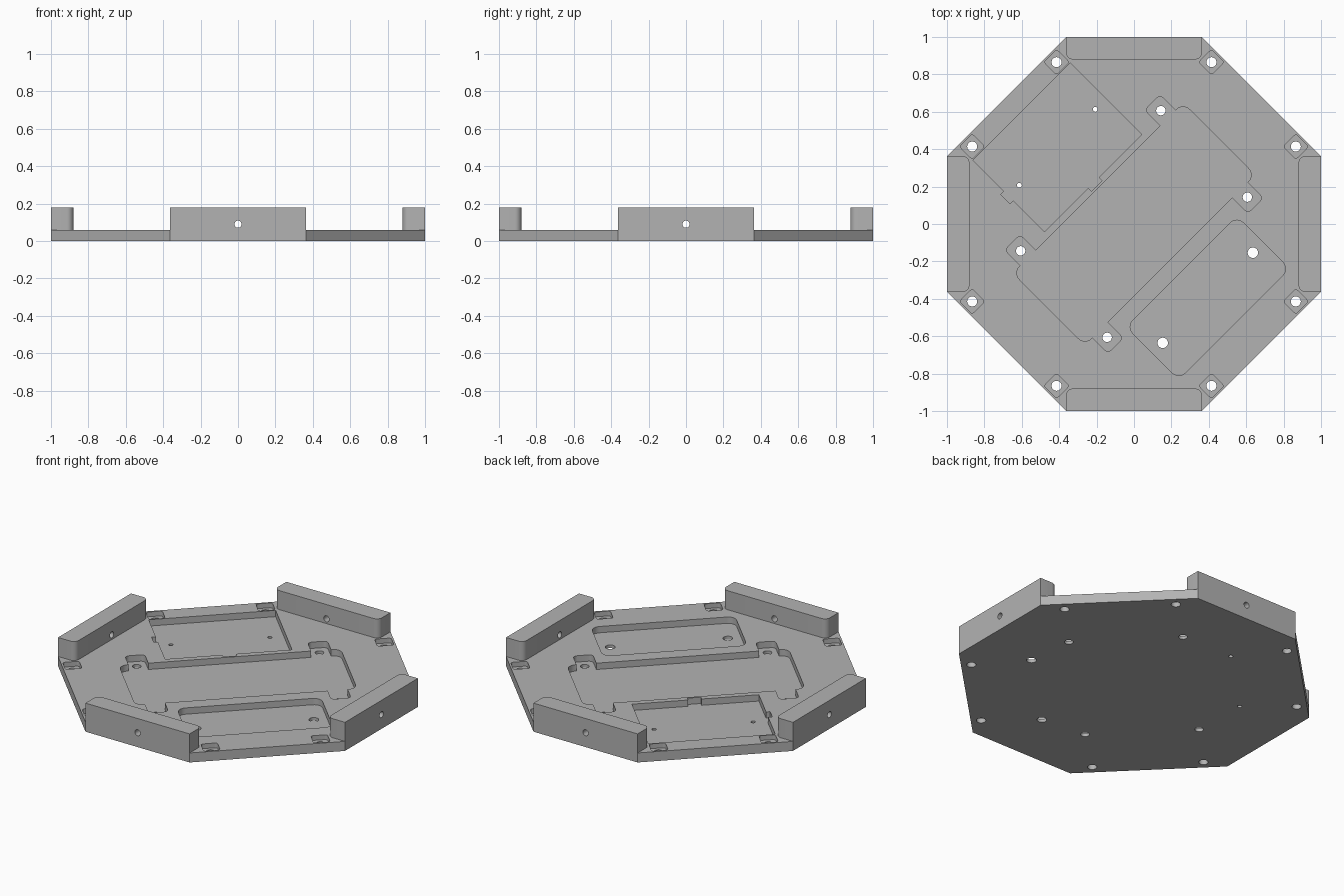
import bpy, bmesh
from math import cos, sin, pi, radians
from mathutils import Vector, Matrix

cube = bpy.data.objects.get("Cube")
if cube:
    bpy.data.objects.remove(cube, do_unlink=True)

PLATE_T, WALL_TOP, FLAT = 0.06, 0.18, 0.363
POCKET_Z, CORNER_Z = 0.02, 0.03
DIAGONAL = Matrix.Rotation(radians(45), 4, 'Z')

grey = bpy.data.materials.new("matte_grey")
grey.use_nodes = True
colour = (0.45, 0.45, 0.45, 1)
grey.diffuse_color = colour
grey.node_tree.nodes["Principled BSDF"].inputs["Base Color"].default_value = colour


def rounded(corners):
    """Turn (x, y, radius) corners into an outline with filleted corners."""
    pts = []
    n = len(corners)
    for i, (x, y, r) in enumerate(corners):
        p = Vector((x, y))
        if r == 0:
            pts.append(p)
            continue
        a = (Vector(corners[i - 1][:2]) - p).normalized()
        b = (Vector(corners[(i + 1) % n][:2]) - p).normalized()
        centre = p + (a + b) * r
        for k in range(7):
            t = k / 6 * pi / 2
            pts.append(centre - b * r * cos(t) - a * r * sin(t))
    return pts


def rect(x0, x1, y0, y1, r=0):
    return [(x0, y0, r), (x1, y0, r), (x1, y1, r), (x0, y1, r)]


def prism(name, corners, z0, z1, matrix=Matrix()):
    """Extrude an outline from z0 to z1."""
    bm = bmesh.new()
    face = bm.faces.new([bm.verts.new((p.x, p.y, z0)) for p in rounded(corners)])
    top = bmesh.ops.extrude_face_region(bm, geom=[face])["geom"]
    bmesh.ops.translate(bm, vec=(0, 0, z1 - z0),
                        verts=[g for g in top if isinstance(g, bmesh.types.BMVert)])
    bmesh.ops.recalc_face_normals(bm, faces=bm.faces)
    return finish(name, bm, matrix)


def drill(radius, depth, matrix):
    bm = bmesh.new()
    bmesh.ops.create_cone(bm, cap_ends=True, segments=24, radius1=radius,
                          radius2=radius, depth=depth)
    return finish("hole_cutter", bm, matrix)


def finish(name, bm, matrix):
    bm.transform(matrix)
    mesh = bpy.data.meshes.new(name)
    bm.to_mesh(mesh)
    bm.free()
    mesh.materials.append(grey)
    obj = bpy.data.objects.new(name, mesh)
    bpy.context.collection.objects.link(obj)
    return obj


def cut(target, cutter):
    bpy.context.view_layer.objects.active = target
    mod = target.modifiers.new("cut", 'BOOLEAN')
    mod.operation, mod.solver, mod.object = 'DIFFERENCE', 'EXACT', cutter
    bpy.ops.object.modifier_apply(modifier=mod.name)
    bpy.data.objects.remove(cutter, do_unlink=True)


def shade(obj):
    bpy.ops.object.select_all(action='DESELECT')
    obj.select_set(True)
    bpy.context.view_layer.objects.active = obj
    bpy.ops.object.shade_smooth_by_angle(angle=radians(30))


# Octagonal base plate
octagon = []
for k in range(4):
    turn = Matrix.Rotation(k * pi / 2, 2)
    for x in (-FLAT, FLAT):
        octagon.append((*(turn @ Vector((x, -1))), 0))
plate = prism("base_plate", octagon, 0, PLATE_T)


def pocket(corners, floor=POCKET_Z, matrix=DIAGONAL):
    cut(plate, prism("pocket_cutter", corners, floor, 0.1, matrix))


def plate_hole(x, y, radius, matrix=DIAGONAL):
    cut(plate, drill(radius, 0.4, matrix @ Matrix.Translation((x, y, 0))))


# Middle pocket with four screw ears, mirrored from one quarter
quarter = [(0.643, 0.272, 0.05), (0.587, 0.272, 0), (0.587, 0.39, 0.025),
           (0.472, 0.39, 0.025), (0.472, 0.272, 0)]
half = quarter + [(-x, y, r) for x, y, r in reversed(quarter)]
pocket(half + [(x, -y, r) for x, y, r in reversed(half)])
for sx in (-1, 1):
    for sy in (-1, 1):
        plate_hole(0.53 * sx, 0.327 * sy, 0.025)

# Square-cornered pocket with two small cable notches
pocket([(-0.368, 0.309, 0), (-0.036, 0.309, 0), (-0.036, 0.284, 0),
        (0.042, 0.284, 0), (0.042, 0.309, 0), (0.368, 0.309, 0),
        (0.368, 0.849, 0), (-0.368, 0.849, 0), (-0.368, 0.615, 0),
        (-0.392, 0.615, 0), (-0.392, 0.545, 0), (-0.368, 0.545, 0)])

# Rounded pocket
pocket(rect(-0.418, 0.418, -0.757, -0.36, 0.05))
for side in (-1, 1):
    plate_hole(0.287 * side, 0.58, 0.013)
    plate_hole(0.341 * side, -0.558, 0.028)

# Corner screw recesses
for sx in (-1, 1):
    for sy in (-1, 1):
        for x, y in ((0.414, 0.865), (0.865, 0.414)):
            place = Matrix.Translation((x * sx, y * sy, 0)) @ DIAGONAL
            pocket(rect(-0.048, 0.048, -0.048, 0.048, 0.015), CORNER_Z, place)
            plate_hole(0, 0, 0.027, place)
shade(plate)

# Four side walls, each with a cross-drilled hole
for k, side in enumerate(("front", "left", "back", "right")):
    turn = Matrix.Rotation(k * pi / 2, 4, 'Z')
    outline = [(-FLAT, -1, 0), (FLAT, -1, 0), (FLAT, -0.88, 0.035), (-FLAT, -0.88, 0.035)]
    wall = prism(side + "_wall", outline, PLATE_T, WALL_TOP, turn)
    cut(wall, drill(0.019, 0.4, turn @ Matrix.Translation((0, -0.94, 0.09))
                    @ Matrix.Rotation(pi / 2, 4, 'X')))
    shade(wall)
